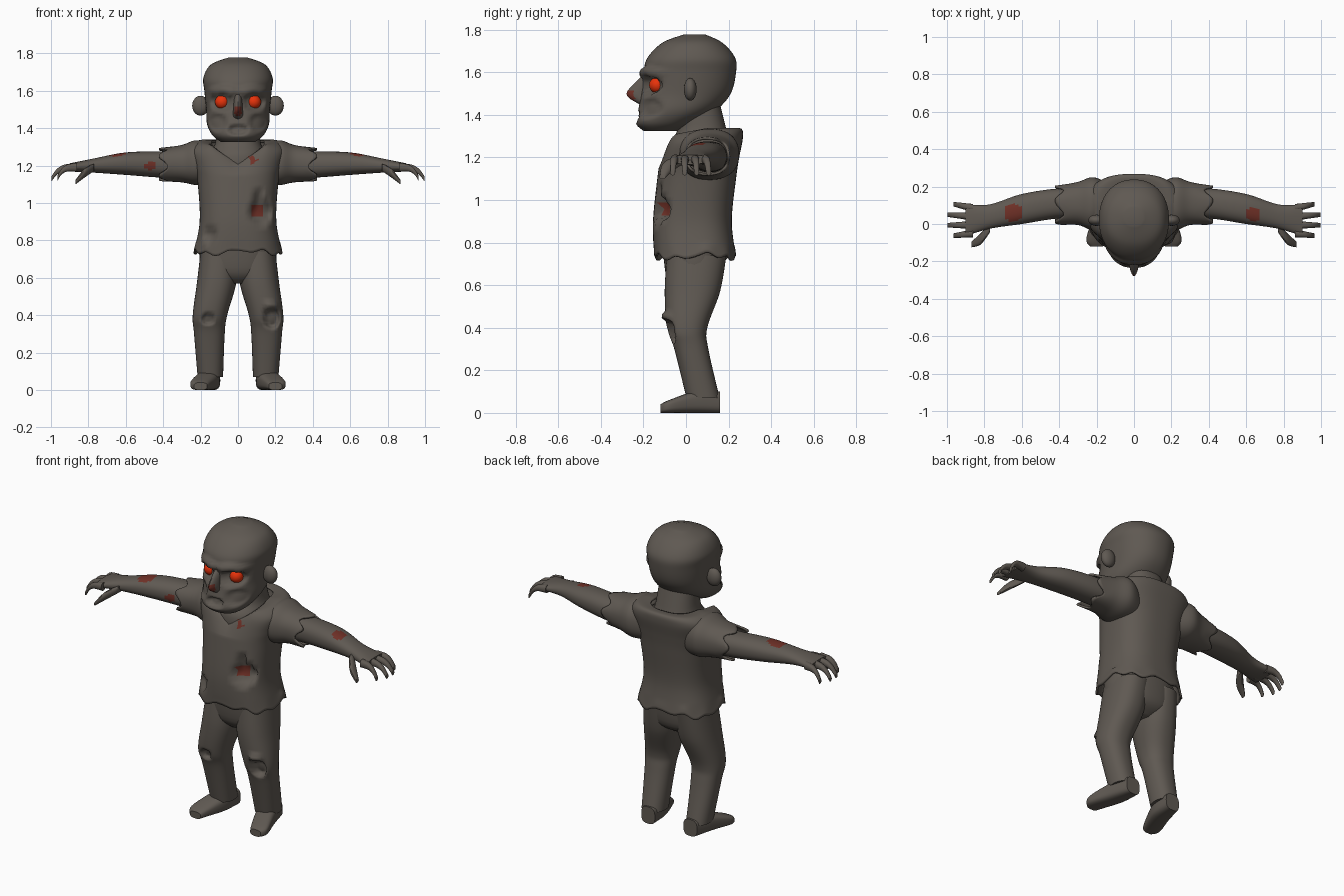
import bpy, bmesh, math
from mathutils import Vector

default_cube = bpy.data.objects.get("Cube")
if default_cube:
    bpy.data.objects.remove(default_cube, do_unlink=True)


def make_material(name, color):
    mat = bpy.data.materials.new(name)
    mat.use_nodes = True
    mat.diffuse_color = (*color, 1)
    shader = mat.node_tree.nodes["Principled BSDF"]
    shader.inputs["Base Color"].default_value = (*color, 1)
    return mat


GREY = make_material("dull grey brown", (.115, .1, .085))
BLOOD = make_material("dried blood", (.16, .03, .02))
GLOW = make_material("eye red", (1, .04, .004))


def smooth(obj):
    bpy.ops.object.select_all(action="DESELECT")
    obj.select_set(True)
    bpy.context.view_layer.objects.active = obj
    bpy.ops.object.shade_smooth_by_angle(angle=math.radians(40))


def blend(before, start, end, after, t):
    """Smooth curve from one section to the next."""
    return [q + t * ((r - p) / 2 + t * (p - 2.5 * q + 2 * r - s / 2
            + t * (1.5 * (q - r) + (s - p) / 2)))
            for p, q, r, s in zip(before, start, end, after)]


def rounded(value, power):
    return math.copysign(abs(value) ** (2 / power), value)


def loft(name, axis, sections, side=1, power=2.3, segments=40, steps=5,
         cloth=False, warp=None):
    """Skin sections of (x, y, z, half width, half depth) across an axis."""
    padded = [sections[0], *sections, sections[-1]]
    fine = [blend(*padded[i:i + 4], k / steps)
            for i in range(len(sections) - 1) for k in range(steps)]
    fine.append(sections[-1])
    wide, deep = [slot for slot in range(3) if slot != "xyz".index(axis)]
    bm = bmesh.new()
    rings = []
    for *centre, half_width, half_depth in fine:
        ring = []
        for k in range(segments):
            angle = math.tau * k / segments
            co = Vector(centre)
            co[wide] += half_width * rounded(math.cos(angle), power)
            co[deep] += half_depth * rounded(math.sin(angle), power)
            if warp:
                warp(co, angle)
            co.x *= side
            ring.append(bm.verts.new(co))
        rings.append(ring)
    for low, high in zip(rings, rings[1:]):
        for k in range(segments):
            bm.faces.new((low[k - 1], low[k], high[k], high[k - 1]))
    if not cloth:
        bm.faces.new(rings[0])
        bm.faces.new(rings[-1])
    bmesh.ops.recalc_face_normals(bm, faces=bm.faces)
    mesh = bpy.data.meshes.new(name)
    bm.to_mesh(mesh)
    bm.free()
    obj = bpy.data.objects.new(name, mesh)
    bpy.context.collection.objects.link(obj)
    mesh.materials.append(GREY)
    mesh.materials.append(BLOOD)
    smooth(obj)
    if cloth:
        thickness = obj.modifiers.new("cloth thickness", "SOLIDIFY")
        thickness.thickness = .012
        thickness.offset = -1
    return obj


def upright(name, profile, **options):
    """Centred body part from (height, half width, front, back)."""
    sections = [(0, (front + back) / 2, height, half_width, (back - front) / 2)
                for height, half_width, front, back in profile]
    return loft(name, "z", sections, **options)


def ball(name, location, scale, mat):
    bpy.ops.mesh.primitive_uv_sphere_add(segments=24, ring_count=16, radius=1,
                                         location=location, scale=scale)
    obj = bpy.context.object
    obj.name = name
    obj.data.materials.append(mat)
    smooth(obj)


def dent(obj, x, z, width, height, depth):
    """Press the front inward, or pull it out with a negative depth."""
    for vert in obj.data.vertices:
        co = vert.co
        d = ((co.x - x) / width) ** 2 + ((co.z - z) / height) ** 2
        if d < 1 and co.y < 0:
            co.y += depth * min(1, 2 * (1 - d))


def stain(obj, spot, radius):
    for face in obj.data.polygons:
        if (face.center - Vector(spot)).length < radius:
            face.material_index = 1


# Head and face
head = upright("head", [
    (1.325, .09, -.2, -.04), (1.36, .135, -.235, .04), (1.42, .165, -.225, .14),
    (1.5, .17, -.21, .21), (1.6, .18, -.2, .235), (1.67, .185, -.18, .23),
    (1.74, .145, -.11, .17), (1.778, .05, -.01, .09)],
    power=2.2, segments=60, steps=6)
dent(head, x=0, z=1.39, width=.055, height=.03, depth=.03)
for side in (-1, 1):
    dent(head, x=side * .085, z=1.54, width=.065, height=.05, depth=.035)
    dent(head, x=side * .08, z=1.6, width=.09, height=.03, depth=-.02)
    dent(head, x=side * .11, z=1.43, width=.05, height=.05, depth=.02)
nose = upright("nose", [
    (1.45, .03, -.22, -.15), (1.5, .025, -.28, -.15), (1.58, .02, -.21, -.15)],
    power=1.6, segments=20)
stain(nose, spot=(0, -.27, 1.49), radius=.035)
neck = upright("neck", [
    (1.1, .15, -.08, .2), (1.25, .145, -.085, .21),
    (1.33, .12, -.04, .19), (1.45, .11, -.04, .16)])
stain(neck, spot=(.07, -.09, 1.235), radius=.03)


def tear_shirt(co, angle):
    """Ragged hem and dipped neckline."""
    if co.z < .78:
        co.z += .02 * math.sin(angle * 7) * math.sin(angle * 3 + 1)
    rise = max(0, co.z - 1.15)
    co.z -= rise * max(0, .1 - co.y)
    if co.y < .05:
        co.z -= rise / 2 * max(0, 1 - abs(co.x) / .15)


def tear_cuff(co, angle):
    """Ragged sleeve end."""
    co.x += .4 * max(0, co.x - .34) * math.sin(angle * 5 + 1)


# Clothes on the trunk
shirt = upright("shirt", [
    (.735, .237, -.15, .235), (.9, .205, -.155, .215), (1.1, .215, -.135, .235),
    (1.2, .235, -.12, .25), (1.29, .255, -.1, .267), (1.335, .21, -.085, .26),
    (1.335, .14, -.075, .21)],
    power=2.6, segments=72, steps=7, cloth=True, warp=tear_shirt)
dent(shirt, x=.12, z=.95, width=.065, height=.06, depth=.05)
dent(shirt, x=.11, z=1.03, width=.025, height=.04, depth=.03)
dent(shirt, x=-.15, z=.83, width=.035, height=.045, depth=.03)
stain(shirt, spot=(.11, -.1, .955), radius=.035)
stain(shirt, spot=(.075, -.11, 1.235), radius=.03)
upright("hips", [(.57, .06, -.04, .1), (.63, .19, -.09, .17), (.78, .205, -.11, .19)])

# Paired parts
for side, word in ((1, "left"), (-1, "right")):
    ball(f"{word}_eye", (side * .085, -.135, 1.54), (.038, .038, .038), GLOW)
    ball(f"{word}_ear", (side * .2, .02, 1.52), (.045, .03, .053), GREY)
    loft(f"{word}_sleeve", "x", [
        (.14, .12, 1.2, .1, .1), (.22, .11, 1.215, .14, .12),
        (.3, .11, 1.21, .115, .1), (.4, .1, 1.205, .105, .09)],
        side=side, cloth=True, warp=tear_cuff)
    arm = loft(f"{word}_arm", "x", [
        (.2, .11, 1.2, .08, .07), (.4, .11, 1.205, .08, .07),
        (.6, .08, 1.21, .08, .06), (.77, .04, 1.2, .065, .038),
        (.9, .02, 1.19, .085, .022)], side=side, steps=10)
    if side > 0:
        stain(arm, spot=(.64, .05, 1.26), radius=.04)
    else:
        stain(arm, spot=(-.645, .06, 1.26), radius=.05)
        stain(arm, spot=(-.47, .02, 1.2), radius=.025)
    # Curled fingers and thumb
    for finger in range(4):
        root = .085 - .045 * finger
        reach = .14 - .03 * abs(finger - 1.5) ** 2 / 2
        bends = [(.86 + reach * t, root * (1 + t / 4), 1.19 - .06 * t ** 4,
                  .022 - t / 100, .024 - t / 100) for t in (0, .5, .8, 1)]
        loft(f"{word}_finger_{finger + 1}", "x", bends, side=side, segments=14)
    loft(f"{word}_thumb", "x", [
        (.77, -.02, 1.19, .025, .02), (.82, -.08, 1.16, .03, .025),
        (.87, -.11, 1.11, .015, .012)], side=side, segments=14)
    leg = loft(f"{word}_leg", "z", [
        (.1, .05, .74, .1, .14), (.115, .03, .57, .105, .13),
        (.15, .005, .4, .092, .095), (.153, .025, .3, .082, .08),
        (.148, .08, .07, .068, .078)], side=side, segments=48, steps=10)
    # Ripped knee
    if side > 0:
        dent(leg, x=.18, z=.385, width=.045, height=.06, depth=.045)
        dent(leg, x=.18, z=.45, width=.04, height=.025, depth=-.02)
    else:
        dent(leg, x=-.16, z=.38, width=.035, height=.035, depth=.03)
    loft(f"{word}_shoe", "y", [
        (.2, -.12, .02, .035, .02), (.2, -.08, .03, .055, .03),
        (.16, .04, .05, .06, .05), (.14, .16, .05, .045, .05)],
        side=side, power=3)
